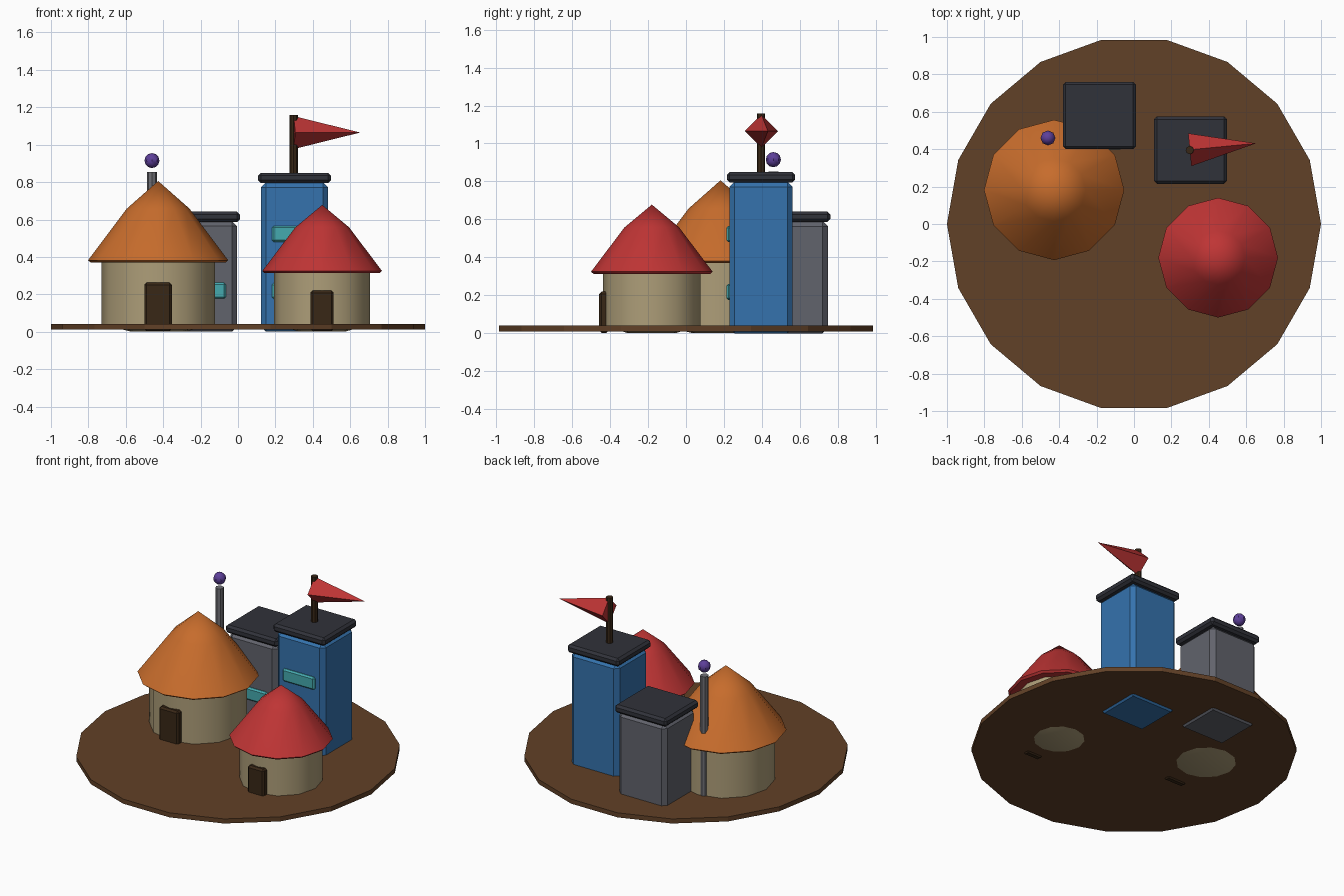
import bpy, bmesh
from math import radians, cos, sin, pi
from mathutils import Matrix

if "Cube" in bpy.data.objects:
    bpy.data.objects.remove(bpy.data.objects["Cube"])


def material(name, rgb):
    m = bpy.data.materials.new(name)
    m.diffuse_color = (*rgb, 1)
    m.use_nodes = True
    m.node_tree.nodes["Principled BSDF"].inputs["Base Color"].default_value = m.diffuse_color
    return m


EARTH = material("earth", (0.12, 0.052, 0.02))
WOOD = material("dark_wood", (0.04, 0.02, 0.008))
PLASTER = material("plaster", (0.42, 0.34, 0.19))
ORANGE = material("orange_roof", (0.57, 0.15, 0.025))
RED = material("red", (0.52, 0.035, 0.035))
BLUE = material("blue", (0.035, 0.17, 0.42))
STONE = material("stone", (0.12, 0.125, 0.15))
SLATE = material("slate", (0.03, 0.032, 0.042))
TEAL = material("teal_glass", (0.06, 0.4, 0.43))
PURPLE = material("purple", (0.11, 0.05, 0.32))
PIPE = material("pipe_grey", (0.16, 0.16, 0.18))


def finish(name, bm, mat, smooth=False):
    bmesh.ops.recalc_face_normals(bm, faces=bm.faces)
    me = bpy.data.meshes.new(name)
    bm.to_mesh(me)
    bm.free()
    ob = bpy.data.objects.new(name, me)
    bpy.context.collection.objects.link(ob)
    me.materials.append(mat)
    if smooth:
        bpy.ops.object.select_all(action='DESELECT')
        ob.select_set(True)
        bpy.context.view_layer.objects.active = ob
        bpy.ops.object.shade_smooth_by_angle(angle=radians(40))
    return ob


def lathe(name, x, y, profile, sides, mat, smooth=False):
    """Closed turned shape from (radius, z) points, bottom to top."""
    bm = bmesh.new()
    rings = []
    for r, z in profile:
        if r == 0:
            rings.append([bm.verts.new((x, y, z))])
        else:
            rings.append([bm.verts.new((x + r * cos(2 * pi * i / sides),
                                        y + r * sin(2 * pi * i / sides), z))
                          for i in range(sides)])
    for a, b in zip(rings, rings[1:]):
        for i in range(sides):
            j = (i + 1) % sides
            if len(b) == 1:
                bm.faces.new((a[i], a[j], b[0]))
            else:
                bm.faces.new((a[i], a[j], b[j], b[i]))
    for ring in (rings[0], rings[-1]):
        if len(ring) > 1:
            bm.faces.new(ring)
    return finish(name, bm, mat, smooth)


def box(name, xs, ys, zs, mat, bevel):
    """Chamfered box given by its extents on each axis."""
    bm = bmesh.new()
    lo, hi = zip(xs, ys, zs)
    mid = [(a + b) / 2 for a, b in zip(lo, hi)]
    size = [b - a for a, b in zip(lo, hi)]
    bmesh.ops.create_cube(bm, size=1, matrix=Matrix.Translation(mid) @ Matrix.Diagonal((*size, 1)))
    bmesh.ops.bevel(bm, geom=bm.edges[:], offset=bevel, segments=1, affect='EDGES')
    return finish(name, bm, mat)


def hut(name, x, y, r_wall, r_roof, z_eave, z_kink, z_top, door_w, door_top, roof_mat):
    lathe(name + "_wall", x, y,
          [(r_wall * 0.5, 0.002), (r_wall, 0.042), (r_wall, z_eave)], 12, PLASTER, True)
    lathe(name + "_roof", x, y,
          [(r_roof * 0.96, z_eave - 0.012), (r_roof, z_eave),
           (r_roof * 0.45, z_kink), (0, z_top)], 12, roof_mat, True)
    front = y - r_wall
    box(name + "_door", (x - door_w / 2, x + door_w / 2), (front - 0.02, front + 0.03),
        (0.003, door_top), WOOD, 0.012)


def tower(name, x, y, height, mat, window_levels):
    box(name + "_body", (x - 0.18, x + 0.18), (y - 0.167, y + 0.167), (0, height), mat, 0.028)
    box(name + "_cap", (x - 0.195, x + 0.195), (y - 0.18, y + 0.18),
        (height - 0.005, height + 0.05), SLATE, 0.015)
    for i, z in enumerate(window_levels):
        box(f"{name}_window_{i + 1}", (x - 0.12, x + 0.12), (y - 0.182, y - 0.14),
            (z - 0.043, z + 0.043), TEAL, 0.01)


# Ground disc
lathe("ground", 0, 0, [(1, 0.011), (1, 0.042)], 18, EARTH)

# Round huts
hut("orange_hut", -0.427, 0.182, 0.303, 0.375, 0.382, 0.657, 0.806, 0.147, 0.262, ORANGE)
hut("red_hut", 0.45, -0.18, 0.257, 0.32, 0.325, 0.558, 0.678, 0.123, 0.22, RED)

# Square towers
tower("blue_tower", 0.302, 0.395, 0.80, BLUE, (0.218, 0.523))
tower("grey_tower", -0.185, 0.58, 0.592, STONE, (0.22,))

# Chimney pipe behind the orange hut with a floating ball
lathe("chimney", -0.46, 0.46, [(0.026, 0.02), (0.026, 0.853)], 8, PIPE)
bm = bmesh.new()
bmesh.ops.create_uvsphere(bm, u_segments=8, v_segments=6, radius=0.04,
                          matrix=Matrix.Translation((-0.46, 0.46, 0.915)))
finish("chimney_ball", bm, PURPLE, True)

# Flag pole and four-sided pennant
lathe("flag_pole", 0.298, 0.395, [(0.022, 0.82), (0.022, 1.158)], 8, WOOD)
bm = bmesh.new()
bmesh.ops.create_cone(bm, cap_ends=True, segments=4, radius1=0.088, radius2=0, depth=0.357,
                      matrix=Matrix.Translation((0.298, 0.397, 1.065))
                      @ Matrix.Rotation(radians(5.5), 4, 'Z')
                      @ Matrix.Translation((0.1785, 0, 0))
                      @ Matrix.Rotation(radians(90), 4, 'Y'))
finish("pennant", bm, RED)
